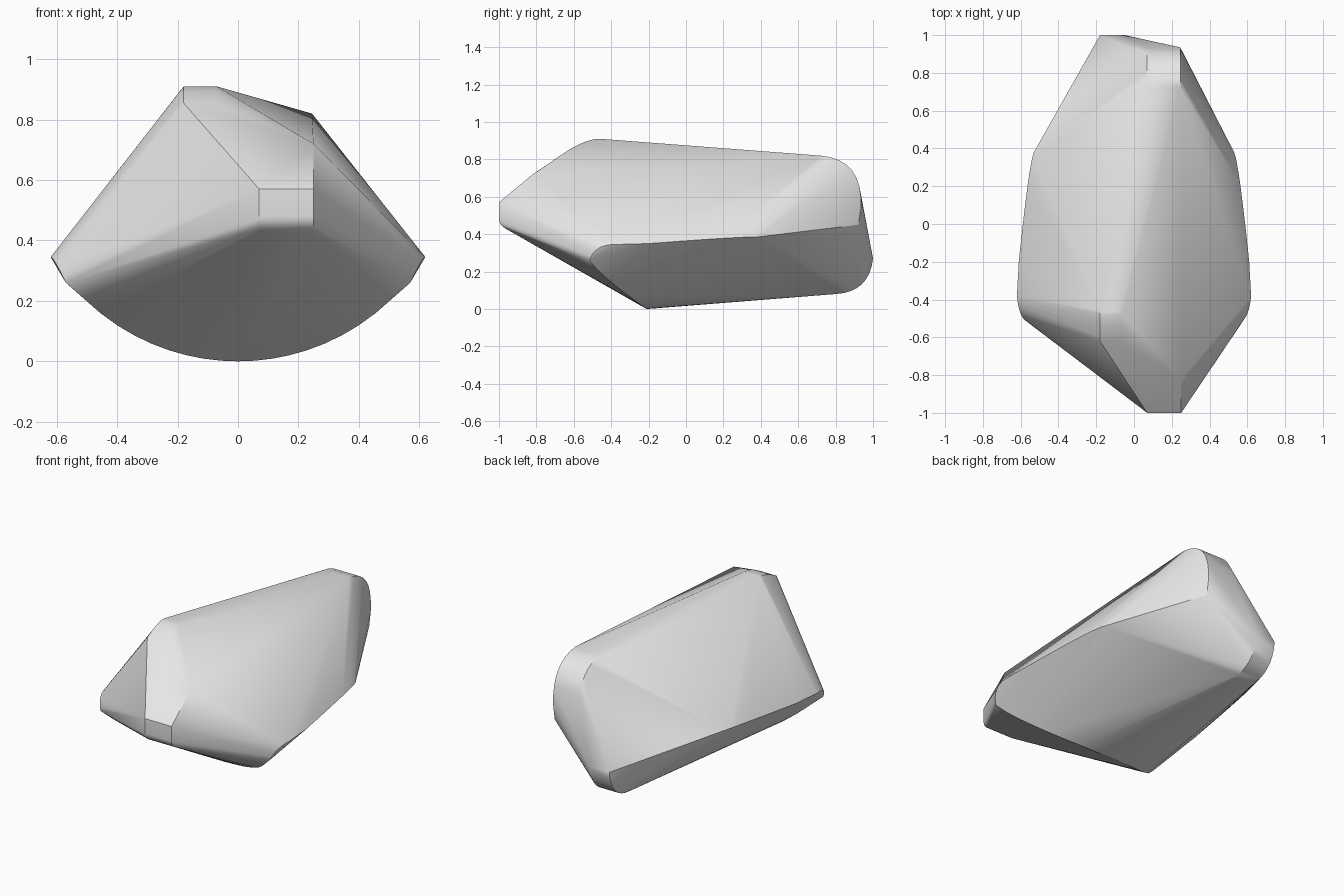
import bpy
import bmesh
import math
from mathutils import Vector

cube = bpy.data.objects.get("Cube")
if cube:
    bpy.data.objects.remove(cube, do_unlink=True)


def rounded(start, control, end, steps=8):
    """Points along a rounded corner."""
    a, b, c = Vector(start), Vector(control), Vector(end)
    result = []
    for i in range(steps + 1):
        t = i / steps
        result.append(a * (1 - t) ** 2 + b * (2 * t * (1 - t)) + c * t * t)
    return result


def edge(profile, left, right):
    """A side profile (y, z) repeated at both ends of a short edge."""
    return [Vector((x, p.x, p.y)) for p in profile for x in (left, right)]


points = []

# Upper crest, rear top corner and rear bottom corner
points += edge(rounded((-0.46, 0.91), (-0.52, 0.912), (-0.62, 0.855)), -0.18, -0.07)
points += edge(rounded((0.72, 0.82), (0.95, 0.8), (0.935, 0.54)), 0.07, 0.245)
points += edge(rounded((0.8, 0.08), (0.98, 0.09), (1, 0.27)), -0.18, -0.05)

# Blunt nose and the shoulder above it
points += edge(rounded((-1, 0.48), (-1, 0.45), (-0.96, 0.427), 4), 0.07, 0.25)
points += edge([Vector((-1, 0.57))], 0.07, 0.25)
points += [Vector((0.25, -0.82, 0.72)), Vector((0.245, 0.92, 0.45))]

# Matching side corners and the curved belly edge
radius, half_width, steps = 0.73, 0.57, 10
for side in (-1, 1):
    corner = rounded((0.57, -0.515, 0.26), (0.61, -0.49, 0.345), (0.62, -0.38, 0.345))
    corner += rounded((0.61, -0.2, 0.35), (0.555, 0.33, 0.39), (0.53, 0.38, 0.385), 6)
    points += [Vector((p.x * side, p.y, p.z)) for p in corner]
    for i in range(steps):
        x = half_width * i / steps
        z = radius - math.sqrt(radius ** 2 - x ** 2)
        points.append(Vector((x * side, -0.21 - 1.45 * z + 0.9 * z * z, z)))

# Stretch one closed skin over all the edges
bm = bmesh.new()
for p in points:
    bm.verts.new(p)
bmesh.ops.remove_doubles(bm, verts=bm.verts[:], dist=0.001)
bmesh.ops.convex_hull(bm, input=bm.verts[:])
bmesh.ops.delete(bm, geom=[v for v in bm.verts if not v.link_faces], context="VERTS")
bmesh.ops.recalc_face_normals(bm, faces=bm.faces[:])
mesh = bpy.data.meshes.new("rock")
bm.to_mesh(mesh)
bm.free()
rock = bpy.data.objects.new("rock", mesh)
bpy.context.collection.objects.link(rock)

# Plain stone colour
stone = bpy.data.materials.new("stone grey")
stone.use_nodes = True
grey = (0.8, 0.8, 0.8, 1)
stone.diffuse_color = grey
stone.node_tree.nodes["Principled BSDF"].inputs["Base Color"].default_value = grey
mesh.materials.append(stone)

# Smooth rounding with crisp ridges
bpy.ops.object.select_all(action="DESELECT")
rock.select_set(True)
bpy.context.view_layer.objects.active = rock
bpy.ops.object.shade_smooth_by_angle(angle=math.radians(30))
